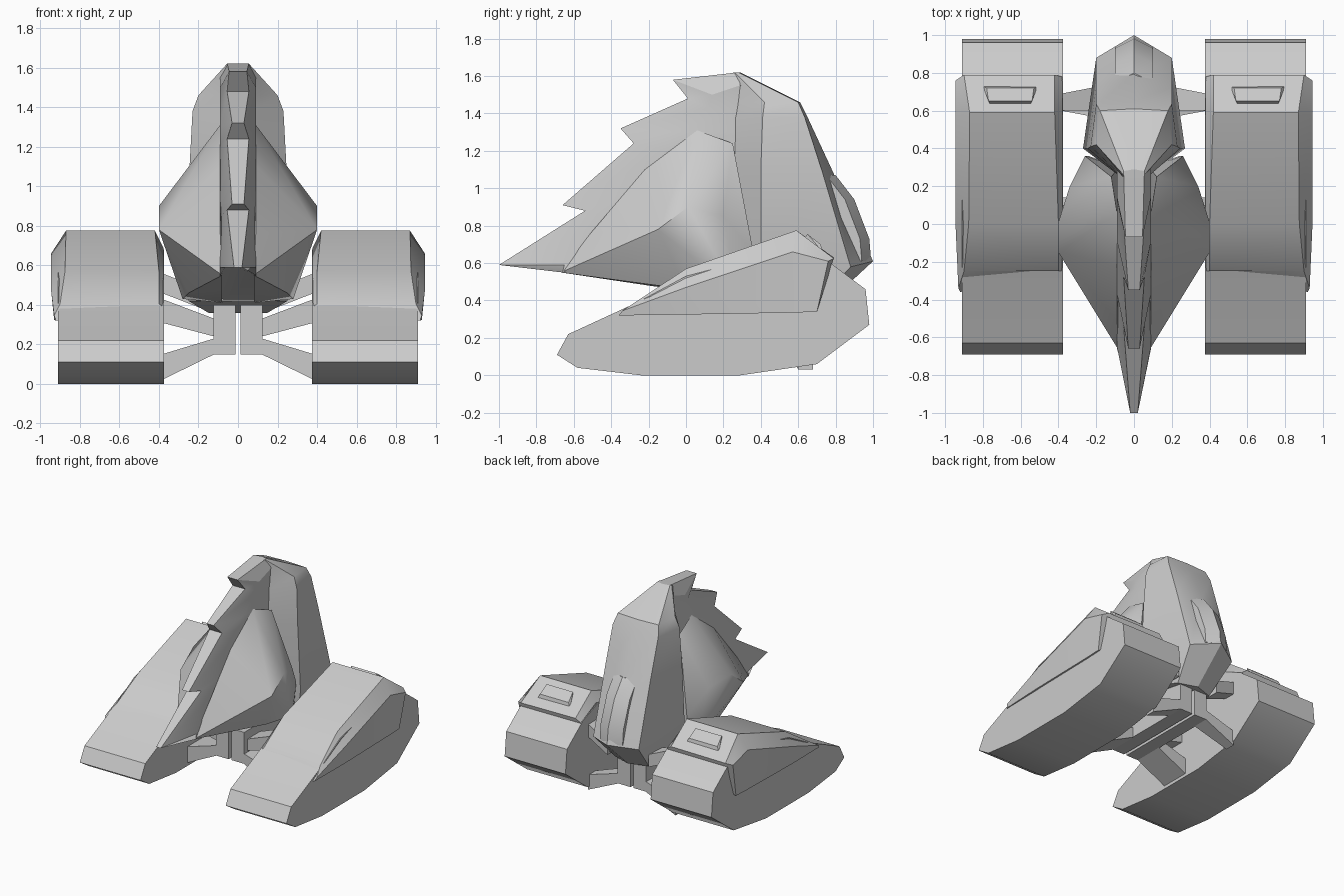
import bpy, bmesh
from math import radians


def finish(bm, name, mirror=False, angle=30):
    bmesh.ops.recalc_face_normals(bm, faces=bm.faces)
    me = bpy.data.meshes.new(name)
    bm.to_mesh(me)
    bm.free()
    ob = bpy.data.objects.new(name, me)
    bpy.context.collection.objects.link(ob)
    me.shade_smooth()
    me.set_sharp_from_angle(angle=radians(angle))
    if mirror:
        ob.modifiers.new("mirror", 'MIRROR').use_axis = (True, False, False)
    return ob


def loft(name, rings, mirror=False, angle=30):
    """Skin between closed rings with equal point counts, capped at both ends."""
    bm = bmesh.new()
    rows = [[bm.verts.new(p) for p in r] for r in rings]
    n = len(rows[0])
    for a, b in zip(rows, rows[1:]):
        for i in range(n):
            j = (i + 1) % n
            bm.faces.new((a[i], a[j], b[j], b[i]))
    bm.faces.new(rows[0])
    bm.faces.new(rows[-1])
    return finish(bm, name, mirror, angle)


def hull(name, pts, mirror=True, angle=30):
    bm = bmesh.new()
    for p in pts:
        bm.verts.new(p)
    res = bmesh.ops.convex_hull(bm, input=bm.verts)
    junk = [v for v in bm.verts if not v.link_faces]
    bmesh.ops.delete(bm, geom=junk, context='VERTS')
    return finish(bm, name, mirror, angle)


def sym(half):
    """Complete a half ring (x >= 0) with its mirror image."""
    return half + [(-x, y, z) for x, y, z in reversed(half) if x > 0]


# Tracks: side profile (y, z) extruded along x
track = [(-.69, .11), (-.58, .04), (-.24, 0), (.29, 0), (.70, .06), (.98, .27),
         (.96, .46), (.76, .61), (.57, .68), (0, .53), (-.25, .395), (-.63, .22)]
loft("track", [[(x, y, z) for y, z in track] for x in (.375, .91)], True)

# Fenders over the tracks, with an outer skirt
loft("fender", [
    [(.40, -.25, .36), (.378, -.25, .39), (.40, -.25, .405), (.90, -.25, .405), (.93, -.34, .345), (.92, -.36, .32)],
    [(.40, 0, .45), (.378, 0, .53), (.40, 0, .57), (.875, 0, .57), (.945, 0, .47), (.93, 0, .325)],
    [(.40, .59, .50), (.378, .59, .69), (.42, .59, .775), (.87, .59, .775), (.945, .57, .66), (.93, .57, .335)],
    [(.40, .77, .53), (.38, .78, .60), (.42, .79, .63), (.90, .79, .625), (.945, .76, .61), (.93, .70, .34)],
], True)

# Hatches on the rear slope of the fenders
hull("fender_hatch", [(.55, .63, .73), (.76, .63, .73), (.51, .73, .66), (.80, .73, .66),
                      (.54, .65, .755), (.77, .65, .755), (.53, .72, .70), (.78, .72, .70)])

# Saw-toothed central blade: front (y, z, half width) and where its bevel ends (y, z)
blade = [((-.80, .61, .05), (-.66, .55)), ((-1.0, .59, .02), (-.65, .59)),
         ((-.54, .88, .055), (-.38, .84)), ((-.66, .91, .03), (-.37, .93)),
         ((-.28, 1.24, .055), (-.10, 1.20)), ((-.35, 1.32, .03), (-.09, 1.30)),
         ((.01, 1.48, .055), (.12, 1.43)), ((-.07, 1.58, .045), (.14, 1.50)),
         ((.28, 1.62, .055), (.29, 1.55))]
rings = []
for k, ((y, z, w), (yi, zi)) in enumerate(blade):
    zb = .42 if k == 0 else zi
    rings.append(sym([(w, y, z), (.09, yi, zi), (.085, .32, zb)]))
loft("toothed_blade", rings, angle=20)

# Rear shell: horizontal rings, flaring out behind the blade
loft("rear_shell", [
    sym([(.08, .26, .42), (.25, .40, .42), (.15, .68, .36), (0, .73, .36)]),
    sym([(.085, .26, .58), (.27, .40, .58), (.20, .88, .58), (0, 1.0, .61)]),
    sym([(.085, .26, 1.1), (.245, .40, 1.1), (.20, .725, 1.1), (0, .78, 1.1)]),
    sym([(.08, .26, 1.38), (.23, .41, 1.38), (.20, .635, 1.38), (0, .65, 1.38)]),
    sym([(.07, .26, 1.46), (.20, .42, 1.46), (.18, .60, 1.46), (0, .61, 1.46)]),
    sym([(.05, .24, 1.615), (.055, .26, 1.62), (.055, .28, 1.62), (0, .29, 1.62)]),
])

# Raised panel low on the back of the shell
loft("back_panel", [
    sym([(.10, yc - .2, z), (.10, yc - .05, z), (0, yc, z)])
    for yc, z in ((.99, .61), (.98, .73), (.90, .94), (.80, 1.07))])

# Faceted side pods either side of the blade
hull("side_pod", [(.08, -.67, .55), (.09, -.51, .76), (.09, -.22, 1.10), (.09, .06, 1.31),
                  (.12, .25, 1.24), (.26, .36, .66), (.24, .36, .46), (.40, -.15, .78),
                  (.40, .01, .90), (.34, .20, .85), (.25, 0, .46), (.28, .28, .43),
                  (.08, .30, .41), (.08, -.2, .48)], angle=35)

# Undercarriage: split centre beam and arms to the tracks
hull("centre_beam", [(x, y, z) for x in (.012, .125) for y in (-.1, .68) for z in (.15, .40)])


def arm(name, z_in, z_out, x_in, y_in, y_out):
    hull(name, [(x_in, y, z) for y in y_in for z in z_in] +
               [(.385, y, z) for y in y_out for z in z_out])


arm("lower_front_arm", (.15, .23), (.02, .15), .12, (-.10, .14), (-.10, .14))
arm("upper_front_arm", (.24, .33), (.31, .43), .12, (-.06, .10), (-.06, .10))
arm("lower_rear_arm", (.15, .23), (.03, .15), .12, (.55, .68), (.60, .68))
arm("upper_rear_arm", (.38, .48), (.46, .56), .18, (.60, .73), (.60, .69))
